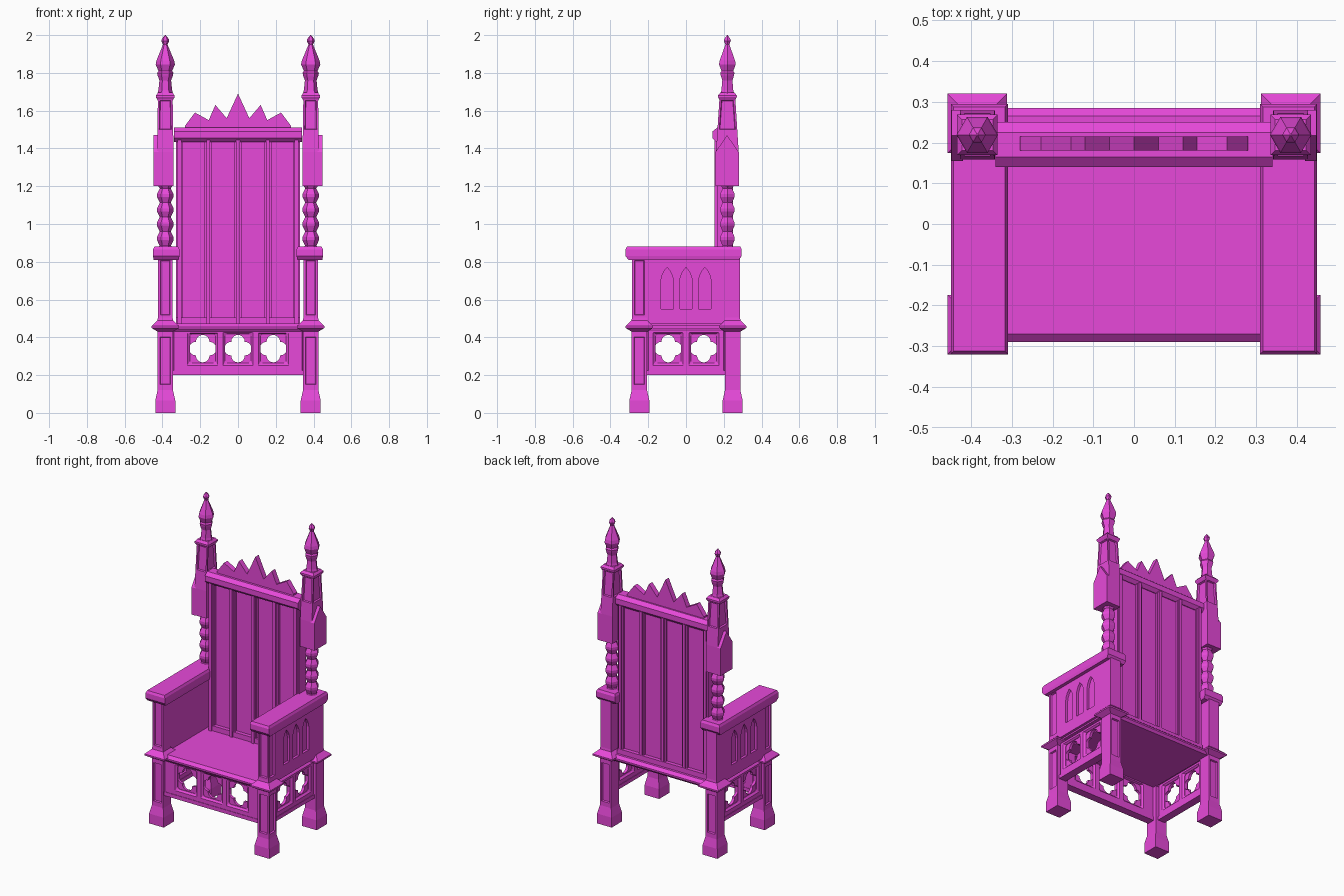
import bpy, bmesh, math
from mathutils import Vector

if "Cube" in bpy.data.objects:
    bpy.data.objects.remove(bpy.data.objects["Cube"], do_unlink=True)

COLOUR = (0.85, 0.07, 0.74, 1)
magenta = bpy.data.materials.new("magenta")
magenta.use_nodes = True
magenta.diffuse_color = COLOUR
magenta.node_tree.nodes["Principled BSDF"].inputs["Base Color"].default_value = COLOUR

FRONT, BACK, LEFT, RIGHT = (Vector(d) for d in ((0, -1, 0), (0, 1, 0), (1, 0, 0), (-1, 0, 0)))


def finish(name, bm, mirror, bevel=0):
    bmesh.ops.recalc_face_normals(bm, faces=bm.faces)
    mesh = bpy.data.meshes.new(name)
    bm.to_mesh(mesh)
    bm.free()
    mesh.materials.append(magenta)
    obj = bpy.data.objects.new(name, mesh)
    bpy.context.collection.objects.link(obj)
    if bevel:
        chamfer = obj.modifiers.new("Chamfer", "BEVEL")
        chamfer.width, chamfer.segments = bevel, 1
    if mirror:
        obj.modifiers.new("Mirror", "MIRROR").use_axis[0] = True
    return obj


def stack(name, centre, rings, sides=4, mirror=True, panels=(), margin=0.018):
    """Loft rings (z, half x, half y) upward; sink panels into the chosen sides."""
    bm = bmesh.new()
    turn, grow = (math.pi / 4, math.sqrt(2)) if sides == 4 else (0, 1)
    loops = []
    for z, rx, ry in rings:
        angles = [turn + math.tau * i / sides for i in range(sides)]
        loops.append([bm.verts.new((centre[0] + grow * rx * math.cos(a),
                                    centre[1] + grow * ry * math.sin(a), z)) for a in angles])
    for low, high in zip(loops, loops[1:]):
        for i in range(sides):
            j = (i + 1) % sides
            bm.faces.new((low[i], low[j], high[j], high[i]))
    bm.faces.new(loops[0][::-1])
    bm.faces.new(loops[-1])
    bmesh.ops.recalc_face_normals(bm, faces=bm.faces)
    sunk = [f for f in bm.faces if any(f.normal.dot(d) > 0.9 for d in panels)]
    if sunk:
        bmesh.ops.inset_individual(bm, faces=sunk, thickness=margin)
        bmesh.ops.inset_individual(bm, faces=sunk, thickness=0.005, depth=-0.01)
    return finish(name, bm, mirror)


def box(name, x, y, z, mirror=False):
    hx, hy = (x[1] - x[0]) / 2, (y[1] - y[0]) / 2
    return stack(name, (x[0] + hx, y[0] + hy), [(h, hx, hy) for h in z], mirror=mirror)


def plate(name, outlines, w0, w1, side=False, mirror=False, bevel=0):
    """Extrude an outline with holes, facing the front or the side."""
    bm = bmesh.new()
    edges = []
    for outline in outlines:
        vs = [bm.verts.new((w0, u, v) if side else (u, w0, v)) for u, v in outline]
        edges += [bm.edges.new((a, b)) for a, b in zip(vs, vs[1:] + vs[:1])]
    bmesh.ops.triangle_fill(bm, use_beauty=True, edges=edges)
    new = bmesh.ops.extrude_face_region(bm, geom=bm.faces[:])["geom"]
    shift = Vector((w1 - w0, 0, 0)) if side else Vector((0, w1 - w0, 0))
    bmesh.ops.translate(bm, vec=shift, verts=[g for g in new if isinstance(g, bmesh.types.BMVert)])
    return finish(name, bm, mirror, bevel)


def rect(u0, u1, v0, v1):
    return [(u0, v0), (u1, v0), (u1, v1), (u0, v1)]


def quatrefoil(cu, cv, offset=0.037, radius=0.036):
    points = []
    for lobe in range(4):
        base = lobe * math.pi / 2
        for k in range(9):
            a = base + math.radians(-92 + 23 * k)
            points.append((cu + offset * math.cos(base) + radius * math.cos(a),
                           cv + offset * math.sin(base) + radius * math.sin(a)))
    return points


def lancet(cu, bottom, w):
    half = [(w, bottom), (w, 0.70), (w * 0.85, 0.725), (w * 0.5, 0.75)]
    return ([(cu + u, v) for u, v in half] + [(cu, 0.77)]
            + [(cu - u, v) for u, v in reversed(half)])


# Legs with feet, sunk panels and collars
PX = 0.385
for label, y, face in (("front", -0.247, FRONT), ("back", 0.247, BACK)):
    c = (PX, y)
    fronted = label == "front"
    stack(label + "_foot", c, [(0, 0.053, 0.053), (0.065, 0.053, 0.053),
                               (0.12, 0.041, 0.041), (0.137, 0.041, 0.041)])
    stack(label + "_leg", c, [(0.137, 0.041, 0.041), (0.415, 0.041, 0.041)],
          panels=(face, LEFT) if fronted else (face,))
    stack(label + "_collar", c, [(0.415, 0.041, 0.041), (0.43, 0.041, 0.041),
                                 (0.45, 0.073, 0.073), (0.46, 0.073, 0.073),
                                 (0.49, 0.041, 0.041), (0.505, 0.039, 0.039)])
    stack(label + "_arm_post", c, [(0.505, 0.039, 0.039), (0.82, 0.039, 0.039)],
          panels=(face, LEFT) if fronted else ())

# Seat with a chamfered edge
stack("seat", (0, -0.0025), [(0.43, 0.35, 0.275), (0.445, 0.35, 0.2875),
                             (0.455, 0.35, 0.2875), (0.472, 0.35, 0.268)], mirror=False)


# Pierced aprons: a chamfered frame, a recessed tracery plate and a base rail
def apron(name, ends, centres, w, side, mirror):
    openings = [rect(c - 0.068, c + 0.068, 0.263, 0.417) for c in centres]
    holes = [quatrefoil(c, 0.34) for c in centres]
    plate(name + "_frame", [rect(*ends, 0.205, 0.45)] + openings,
          w - 0.023, w + 0.023, side, mirror, bevel=0.011)
    plate(name + "_tracery", [rect(*ends, 0.215, 0.43)] + holes, w - 0.009, w + 0.009, side, mirror)
    plate(name + "_rail", [rect(*ends, 0.2, 0.225)], w - 0.026, w + 0.026, side, mirror)


apron("front_apron", (-0.35, 0.35), (-0.187, 0, 0.187), -0.252, False, False)
apron("side_apron", (-0.21, 0.21), (-0.094, 0.094), 0.387, True, True)

# Arms: solid panel, outer layer with lancet niches, thick rest
box("arm_panel", (0.35, 0.408), (-0.215, 0.28), (0.46, 0.82), mirror=True)
niches = [lancet(c, 0.55, 0.033) for c in (-0.1, 0, 0.1)]
plate("arm_tracery", [rect(-0.209, 0.286, 0.47, 0.82)] + niches, 0.40, 0.424, True, True)
stack("armrest", (0.38, -0.0125), [(0.81, 0.066, 0.292), (0.83, 0.07, 0.3075),
                                   (0.865, 0.07, 0.3075), (0.88, 0.063, 0.30)])

# Backrest: slab, stepped ribs on both faces, rails and pointed crest
box("back_panel", (-0.328, 0.328), (0.185, 0.225), (0.46, 1.45))
box("back_lower_rail", (-0.328, 0.328), (0.16, 0.25), (0.46, 0.505))
for i, x in enumerate((-0.31, -0.158, 0, 0.158, 0.31)):
    box(f"back_rib_{i}", (x - 0.019, x + 0.019), (0.168, 0.238), (0.47, 1.45))
    box(f"back_rib_bead_{i}", (x - 0.01, x + 0.01), (0.15, 0.248), (0.47, 1.45))
stack("back_top_rail", (0, 0.195), [(1.435, 0.34, 0.035), (1.455, 0.34, 0.055),
                                    (1.49, 0.34, 0.055), (1.51, 0.34, 0.03)], mirror=False)
half = [(0.28, 1.5), (0.28, 1.52), (0.228, 1.59), (0.155, 1.55), (0.12, 1.63), (0.06, 1.56)]
plate("crest", [half + [(0, 1.69)] + [(-u, v) for u, v in reversed(half)]], 0.18, 0.215)

# Rear uprights: beaded column, block with gabled plate, tapered shaft, finial
c = (PX, 0.219)
beads = [(0.87, 0.042), (0.885, 0.03)]
for i in range(4):
    z = 0.885 + 0.076 * i
    beads += [(z + 0.03, 0.044), (z + 0.046, 0.044), (z + 0.076, 0.029)]
beads += [(1.21, 0.044)]
stack("beaded_column", c, [(z, r, r) for z, r in beads], sides=6)
stack("upright_block", c, [(1.2, 0.043, 0.06), (1.38, 0.043, 0.06), (1.49, 0.042, 0.053)])
gable = [(0.155, 1.2), (0.28, 1.2), (0.28, 1.38), (0.2175, 1.47), (0.155, 1.38)]
plate("gabled_plate", [gable], 0.42, 0.448, True, True)
stack("upright_shaft", c, [(1.49, 0.042, 0.053), (1.665, 0.039, 0.042)],
      panels=(FRONT, BACK, LEFT, RIGHT), margin=0.014)
stack("upright_cap", c, [(1.655, 0.04, 0.04), (1.672, 0.05, 0.05),
                         (1.68, 0.05, 0.05), (1.695, 0.038, 0.038)])
finial = [(1.685, 0.043), (1.71, 0.036), (1.76, 0.031), (1.785, 0.04), (1.80, 0.043),
          (1.81, 0.036), (1.845, 0.051), (1.865, 0.047), (1.95, 0.012), (1.97, 0.021),
          (1.98, 0.018), (2.0, 0.002)]
stack("finial", c, [(z, r, r) for z, r in finial], sides=6)
